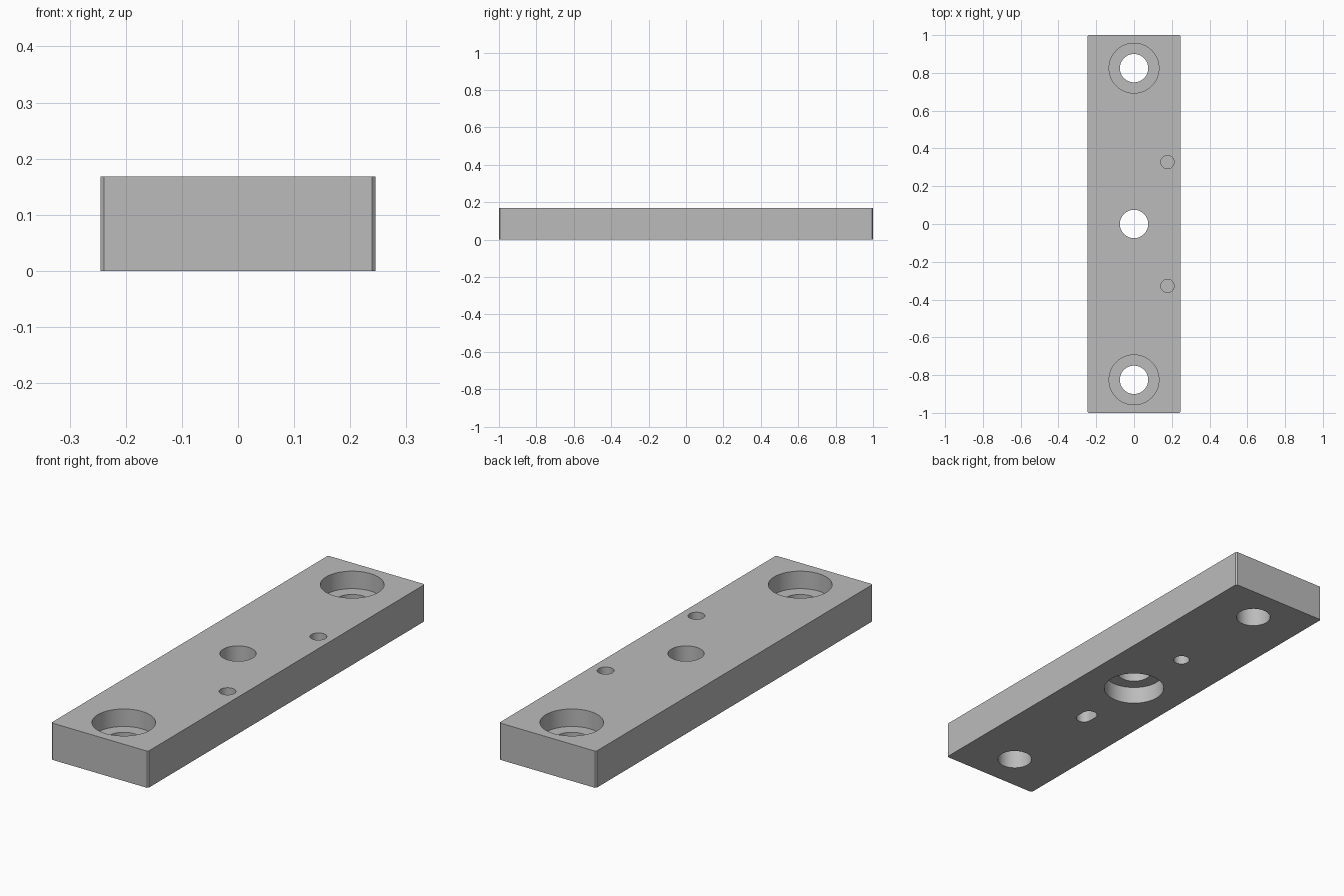
import bpy
import bmesh
from math import cos, sin, pi, radians, copysign

WIDTH, LENGTH, HEIGHT = 0.49, 2.0, 0.168
CHAMFER = 0.006
BORE_R, COUNTERBORE_R, PIN_R = 0.075, 0.132, 0.035
COUNTERBORE_DEPTH = 0.08
PIN_DEPTH = 0.085
END_Y, PIN_Y, PIN_X = 0.825, 0.328, 0.177
OVER = 0.05

cube = bpy.data.objects.get("Cube")
if cube:
    bpy.data.objects.remove(cube, do_unlink=True)

steel = bpy.data.materials.new("grey steel")
steel.use_nodes = True
colour = (0.5, 0.5, 0.5, 1)
steel.diffuse_color = colour
steel.node_tree.nodes["Principled BSDF"].inputs["Base Color"].default_value = colour


def prism(name, outline, z0, z1):
    """Extrude a closed xy outline from z0 up to z1."""
    bm = bmesh.new()
    base = bm.faces.new([bm.verts.new((x, y, z0)) for x, y in outline])
    top = bmesh.ops.extrude_face_region(bm, geom=[base])["geom"]
    verts = [v for v in top if isinstance(v, bmesh.types.BMVert)]
    bmesh.ops.translate(bm, verts=verts, vec=(0, 0, z1 - z0))
    bmesh.ops.recalc_face_normals(bm, faces=bm.faces)
    mesh = bpy.data.meshes.new(name)
    bm.to_mesh(mesh)
    bm.free()
    mesh.materials.append(steel)
    obj = bpy.data.objects.new(name, mesh)
    bpy.context.collection.objects.link(obj)
    return obj


def round_outline(x, y, r, stretch=0.0, n=64):
    """Circle, or a slot along y when stretched."""
    points = []
    for i in range(n):
        a = (i + 0.5) * 2 * pi / n
        points.append((x + r * cos(a), y + r * sin(a) + copysign(stretch, sin(a))))
    return points


def cut(obj, outline, z0, z1):
    cutter = prism("cutter", outline, z0, z1)
    cutter.hide_render = True
    mod = obj.modifiers.new("hole", "BOOLEAN")
    mod.operation = "DIFFERENCE"
    mod.solver = "EXACT"
    mod.object = cutter
    bpy.ops.object.modifier_apply(modifier=mod.name)
    bpy.data.objects.remove(cutter, do_unlink=True)


# Plate with small chamfers on its upright corners
w, l, c = WIDTH / 2, LENGTH / 2, CHAMFER
outline = []
for sx, sy in ((1, 1), (-1, 1), (-1, -1), (1, -1)):
    corner = [(sx * w, sy * (l - c)), (sx * (w - c), sy * l)]
    outline += corner if sx * sy > 0 else corner[::-1]
plate = prism("mounting_plate", outline, 0, HEIGHT)
bpy.context.view_layer.objects.active = plate
plate.select_set(True)

top, below = HEIGHT + OVER, -OVER

# Three through bores: the ends sunk from above, the middle from below
for y in (-END_Y, 0, END_Y):
    cut(plate, round_outline(0, y, BORE_R), below, top)
    sunk = round_outline(0, y, COUNTERBORE_R)
    if y:
        cut(plate, sunk, HEIGHT - COUNTERBORE_DEPTH, top)
    else:
        cut(plate, sunk, below, COUNTERBORE_DEPTH)

# Blind pin holes: a pair on top near the left edge, a hole and a slot beneath
for y in (-PIN_Y, PIN_Y):
    cut(plate, round_outline(PIN_X, y, PIN_R), HEIGHT - PIN_DEPTH, top)
    cut(plate, round_outline(0, y, PIN_R, 0.017 if y < 0 else 0), below, PIN_DEPTH)

bpy.ops.object.shade_smooth_by_angle(angle=radians(30))
